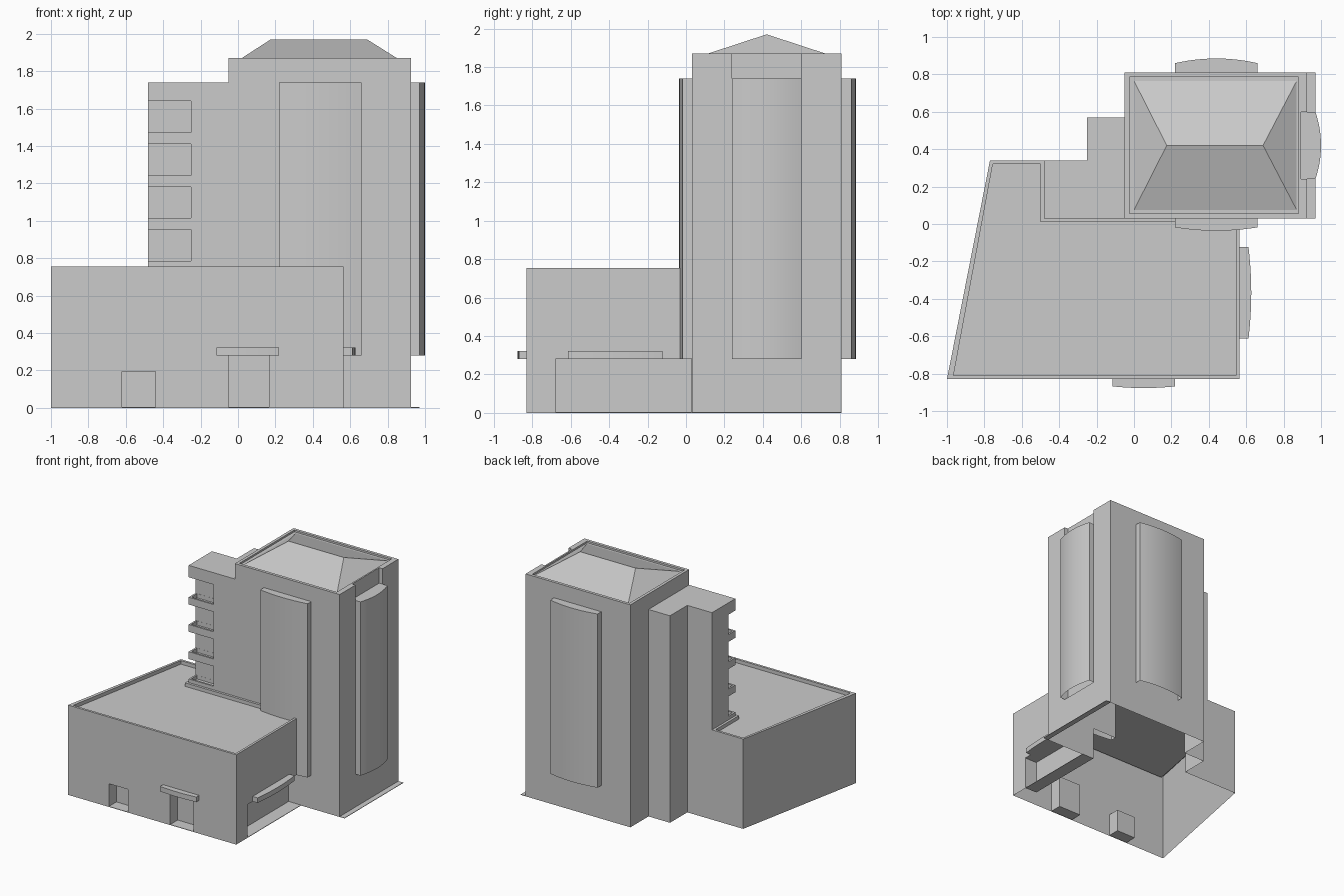
import bpy, bmesh, math

if "Cube" in bpy.data.objects:
    bpy.data.objects.remove(bpy.data.objects["Cube"])


def make(name, bm):
    bmesh.ops.recalc_face_normals(bm, faces=bm.faces)
    me = bpy.data.meshes.new(name)
    bm.to_mesh(me)
    bm.free()
    ob = bpy.data.objects.new(name, me)
    bpy.context.collection.objects.link(ob)
    return ob


def prism(name, pts, z0, z1):
    bm = bmesh.new()
    f = bm.faces.new([bm.verts.new((x, y, z0)) for x, y in pts])
    r = bmesh.ops.extrude_face_region(bm, geom=[f])
    for v in r["geom"]:
        if isinstance(v, bmesh.types.BMVert):
            v.co.z = z1
    return make(name, bm)


def box(name, x0, x1, y0, y1, z0, z1):
    return prism(name, [(x0, y0), (x1, y0), (x1, y1), (x0, y1)], z0, z1)


def boolean(ob, other, op):
    m = ob.modifiers.new(op, "BOOLEAN")
    m.operation, m.solver, m.object = op, "EXACT", other
    bpy.context.view_layer.objects.active = ob
    bpy.ops.object.modifier_apply(modifier=m.name)
    bpy.data.objects.remove(other)


def open_bottom(ob, z):
    bm = bmesh.new()
    bm.from_mesh(ob.data)
    low = [f for f in bm.faces if all(abs(v.co.z - z) < 1e-4 for v in f.verts)]
    bmesh.ops.delete(bm, geom=low, context="FACES")
    bm.to_mesh(ob.data)
    bm.free()


def bay(name, side, mid, half, root, end, peak, z0, z1, n=12):
    """Slab with a bowed outer face; side is 'x' or 'y', positions are absolute."""
    pts = [(mid - half, root)]
    for i in range(n + 1):
        t = -1 + 2 * i / n
        pts.append((mid + half * t, end + (peak - end) * (1 - t * t)))
    pts.append((mid + half, root))
    if side == "x":
        pts = [(b, a) for a, b in pts]
    ob = prism(name, pts, z0, z1)
    bpy.context.view_layer.objects.active = ob
    ob.select_set(True)
    bpy.ops.object.shade_smooth_by_angle(angle=math.radians(30))
    ob.select_set(False)
    return ob


# podium with roof parapet
building = prism("building", [(-1, -.83), (.565, -.83), (.565, .2), (-.3, .2),
                              (-.3, .34), (-.77, .34)], 0, .755)
boolean(building, prism("cut", [(-.965, -.81), (.545, -.81), (.545, .01), (-.5, .01),
                                (-.5, .32), (-.755, .32)], .725, 1), "DIFFERENCE")

# stair block with corner balconies
block = prism("block", [(-.48, .03), (.1, .03), (.1, .57), (-.25, .57),
                        (-.25, .34), (-.48, .34)], 0, 1.74)
for i in range(4):
    z = .785 + .229 * i
    boolean(block, box("cut", -.6, -.25, -.1, .12, z, z + .168), "DIFFERENCE")
    boolean(block, box("cut", -.465, -.265, .045, .119, z - .035, z + .02), "DIFFERENCE")

# main tower with parapet and a slot for the side bay
tower = box("tower", -.05, .925, .03, .81, 0, 1.87)
boolean(tower, box("cut", -.025, .88, .055, .785, 1.855, 2), "DIFFERENCE")
boolean(tower, box("cut", .893, 1.1, .24, .6, .28, 2), "DIFFERENCE")

boolean(building, block, "UNION")
boolean(building, tower, "UNION")

# door recesses and side entrance recess
F = .004
boolean(building, box("cut", -.62, -.44, -1, -.73, F, .195), "DIFFERENCE")
boolean(building, box("cut", -.05, .165, -1, -.73, F, .28), "DIFFERENCE")
boolean(building, box("cut", .45, .7, -.68, .0299, F, .28), "DIFFERENCE")
open_bottom(building, 0)

# ground strip beside the tower
box("ground_strip", .925, .97, .03, .81, 0, F)

# hipped roof
bm = bmesh.new()
a, b, c, d, e, f = [bm.verts.new(p) for p in (
    (0, .075, 1.857), (.87, .075, 1.857), (.87, .765, 1.857), (0, .765, 1.857),
    (.175, .42, 1.97), (.69, .42, 1.97))]
for face in ((a, b, f, e), (b, c, f), (c, d, e, f), (d, a, e)):
    bm.faces.new(face)
make("hip_roof", bm)

# bowed window bays
for args in (("front_bay", "y", .44, .22, .03, -.018, -.036),
             ("back_bay", "y", .44, .22, .81, .86, .885),
             ("side_bay", "x", .42, .18, .893, .97, 1.0)):
    open_bottom(bay(*args, .28, 1.74), .28)

# entrance canopies
bay("front_canopy", "y", .052, .168, -.83, -.868, -.877, .28, .322)
bay("side_canopy", "x", -.368, .245, .565, .612, .627, .28, .322)
